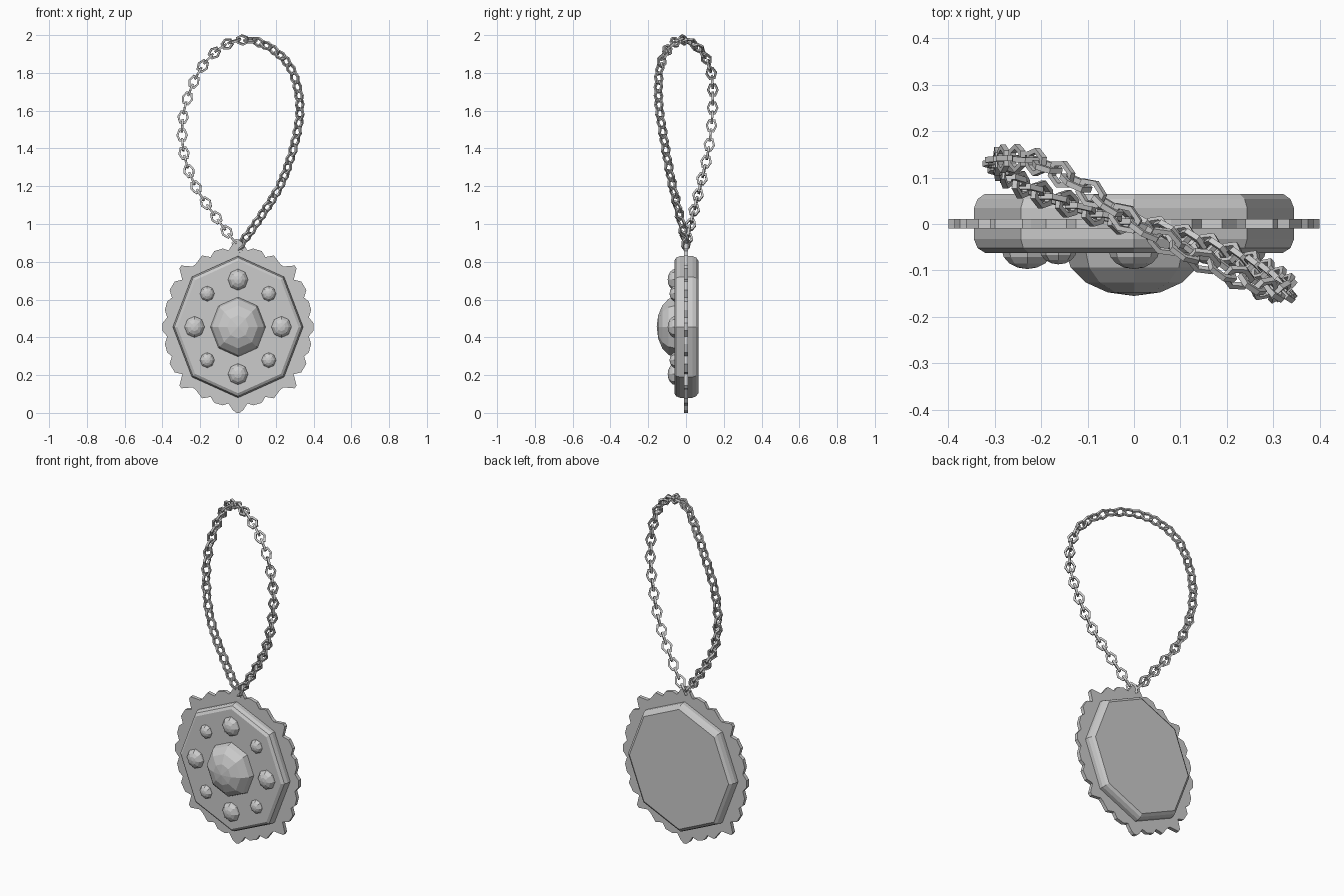
import bpy, bmesh, math
from mathutils import Vector, Matrix

if "Cube" in bpy.data.objects:
    bpy.data.objects.remove(bpy.data.objects["Cube"])

CZ = 0.455  # height of the pendant centre


def finish(bm, name):
    bmesh.ops.recalc_face_normals(bm, faces=bm.faces)
    me = bpy.data.meshes.new(name)
    bm.to_mesh(me)
    bm.free()
    ob = bpy.data.objects.new(name, me)
    bpy.context.collection.objects.link(ob)
    return ob


# Scalloped backing plate: one quadrant mirrored four ways
quad = [(0.40, 0.02), (0.375, 0.05), (0.387, 0.09), (0.375, 0.135), (0.35, 0.155),
        (0.362, 0.195), (0.335, 0.24), (0.295, 0.25), (0.31, 0.31), (0.30, 0.325),
        (0.24, 0.32), (0.222, 0.335), (0.19, 0.378), (0.145, 0.37), (0.125, 0.402),
        (0.08, 0.415), (0.05, 0.405), (0.028, 0.44), (0.008, 0.455)]
half = quad + [(-x, z) for x, z in reversed(quad)]
outline = half + [(-x, -z) for x, z in half]
bm = bmesh.new()
face = bm.faces.new([bm.verts.new((x, -0.01, CZ + z)) for x, z in outline])
ext = bmesh.ops.extrude_face_region(bm, geom=[face])
bmesh.ops.translate(bm, vec=(0, 0.021, 0),
                    verts=[v for v in ext["geom"] if isinstance(v, bmesh.types.BMVert)])
finish(bm, "scalloped_plate")

# Octagonal body with rounded rims
bm = bmesh.new()
rings = []
for y, inset in [(-0.062, 0.024), (-0.052, 0.008), (-0.032, 0),
                 (0.034, 0), (0.054, 0.008), (0.065, 0.024)]:
    rings.append([bm.verts.new(((0.345 - inset) * math.cos(i * math.pi / 4), y,
                                CZ + (0.375 - inset) * math.sin(i * math.pi / 4)))
                  for i in range(8)])
for a, b in zip(rings, rings[1:]):
    for i in range(8):
        j = (i + 1) % 8
        bm.faces.new((a[i], a[j], b[j], b[i]))
bm.faces.new(rings[0])
bm.faces.new(rings[-1])
finish(bm, "octagonal_body")


# Faceted domed gems
def gem(name, x, z, rx, rz, depth):
    bm = bmesh.new()
    bmesh.ops.create_uvsphere(bm, u_segments=8, v_segments=8, radius=1)
    bmesh.ops.transform(bm, verts=bm.verts, matrix=Matrix.Translation((x, -0.055, CZ + z))
                        @ Matrix.Diagonal((rx, depth, rz, 1))
                        @ Matrix.Rotation(math.pi / 2, 4, 'X'))
    finish(bm, name)


gem("centre_gem", 0, 0, 0.148, 0.16, 0.1)
for i, (x, z) in enumerate([(0.23, 0), (-0.23, 0), (0, 0.25), (0, -0.25)]):
    gem(f"large_stud_{i}", x, z, 0.055, 0.058, 0.042)
for i, (x, z) in enumerate([(a, b) for a in (-0.163, 0.163) for b in (-0.176, 0.176)]):
    gem(f"small_stud_{i}", x, z, 0.04, 0.042, 0.032)

# Chain path: up the left side, over the top and down the right
path = [Vector(p) for p in [
    (0, 0, 0.885), (-0.09, 0.025, 1.0), (-0.225, 0.075, 1.2), (-0.29, 0.12, 1.4),
    (-0.285, 0.14, 1.6), (-0.215, 0.135, 1.79), (-0.12, 0.085, 1.91), (0, 0, 1.972),
    (0.14, -0.075, 1.95), (0.27, -0.135, 1.84), (0.325, -0.145, 1.66),
    (0.31, -0.12, 1.47), (0.23, -0.075, 1.22), (0.1, -0.025, 1.01), (0.012, 0, 0.89)]]
ends = [2 * path[0] - path[1]] + path + [2 * path[-1] - path[-2]]
dense = []
for p0, p1, p2, p3 in zip(ends, ends[1:], ends[2:], ends[3:]):
    for k in range(40):
        t = k / 40
        dense.append(0.5 * (2 * p1 + (p2 - p0) * t + (2 * p0 - 5 * p1 + 4 * p2 - p3) * t ** 2
                            + (3 * p1 - p0 - 3 * p2 + p3) * t ** 3))
dense.append(path[-1])
length = [0]
for a, b in zip(dense, dense[1:]):
    length.append(length[-1] + (b - a).length)

# Hexagonal links, alternately turned a quarter; the right side is twisted by 45 degrees
bm = bmesh.new()
N = round(length[-1] / 0.049)
k = 0
HEX = [(0.025, 0), (0.0135, 0.028), (-0.0135, 0.028),
       (-0.025, 0), (-0.0135, -0.028), (0.0135, -0.028)]
for n in range(N + 1):
    while k < len(dense) - 2 and length[k + 1] < length[-1] * n / N:
        k += 1
    tan = (dense[k + 1] - dense[k]).normalized()
    nor = Vector((0, 1, 0))
    nor = (nor - tan * nor.dot(tan)).normalized()
    twist = min(1, max(0, (n / N - 0.47) / 0.08)) * math.pi / 4
    nor = Matrix.Rotation(twist + (n % 2) * math.pi / 2, 3, tan) @ nor
    side = tan.cross(nor)
    loops = []
    for u, v in HEX:
        loops.append([bm.verts.new(dense[k] + side * u * s + tan * v * s + nor * d)
                      for s, d in ((1.22, 0.006), (1.22, -0.006), (0.78, -0.006), (0.78, 0.006))])
    for i in range(6):
        a, b = loops[i], loops[(i + 1) % 6]
        for j in range(4):
            m = (j + 1) % 4
            bm.faces.new((a[j], b[j], b[m], a[m]))
finish(bm, "chain")
